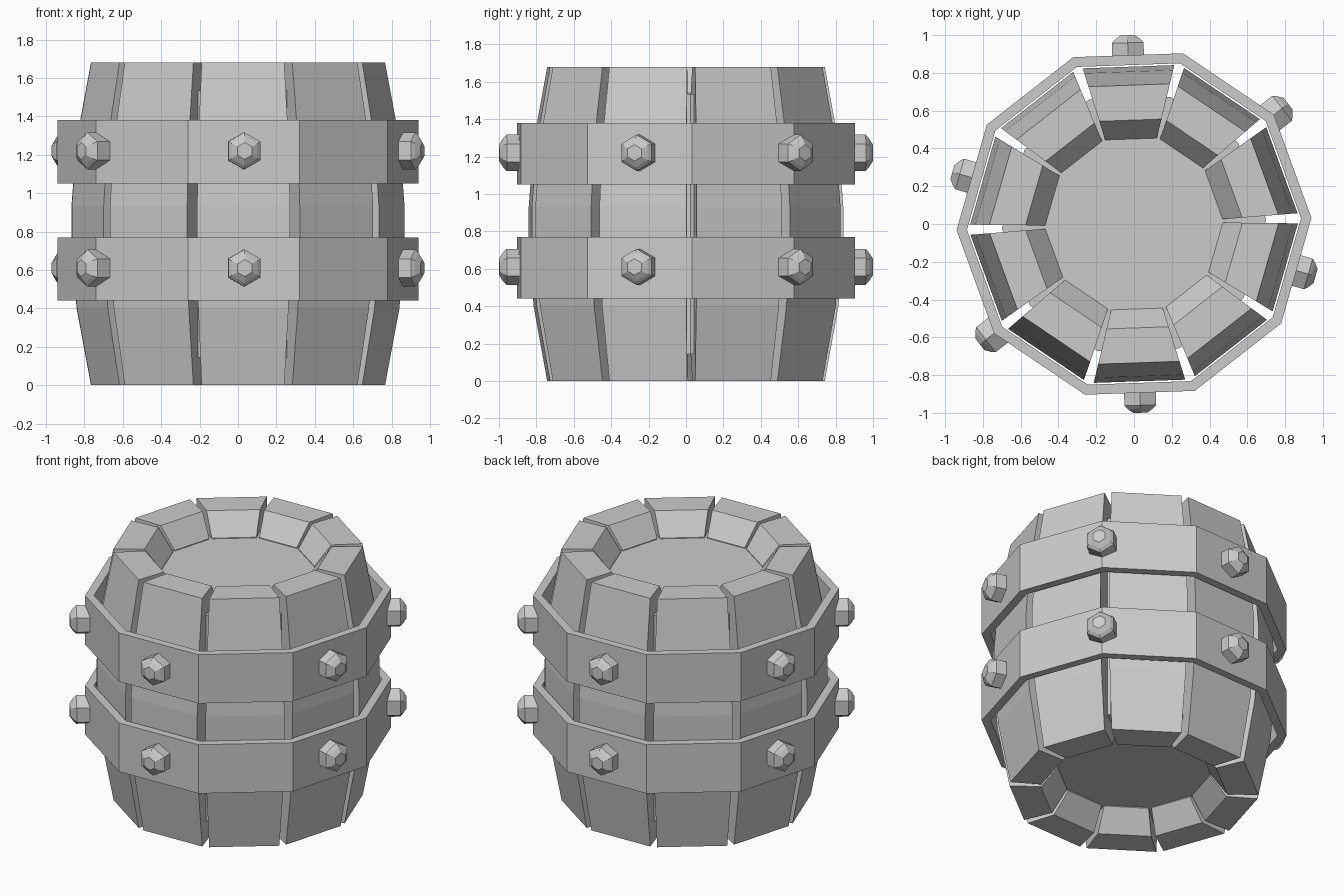
import bpy, bmesh
from math import radians, cos, sin, pi
from mathutils import Matrix, Vector

if "Cube" in bpy.data.objects:
    bpy.data.objects.remove(bpy.data.objects["Cube"])

SIDES = 10
TURN = 2.0            # angle of the first corner, degrees
H = 1.68


def finish(name, bm, matrix=None):
    bmesh.ops.recalc_face_normals(bm, faces=bm.faces)
    me = bpy.data.meshes.new(name)
    bm.to_mesh(me)
    bm.free()
    ob = bpy.data.objects.new(name, me)
    bpy.context.collection.objects.link(ob)
    if matrix:
        ob.matrix_world = matrix
    return ob


def lathe(name, profile, n, start=0.0, closed=False, matrix=None):
    """Spin (radius, height) points into an n-sided solid."""
    bm = bmesh.new()
    rings = [[bm.verts.new((r * cos(start + 2 * pi * i / n),
                            r * sin(start + 2 * pi * i / n), z))
              for i in range(n)] for r, z in profile]
    pairs = list(zip(rings, rings[1:]))
    if closed:
        pairs.append((rings[-1], rings[0]))
    for a, b in pairs:
        for i in range(n):
            j = (i + 1) % n
            bm.faces.new((a[i], a[j], b[j], b[i]))
    if not closed:
        bm.faces.new(rings[0])
        bm.faces.new(rings[-1])
    return finish(name, bm, matrix)


# Staves: wedge-shaped strips, profile mirrored about mid height
lower = [(0.45, 0.14), (0.55, 0.0), (0.735, 0.0), (0.807, 0.40), (0.833, 0.75)]
stave_profile = lower + [(r, H - z) for r, z in reversed(lower)]


def stave(name, angle):
    bm = bmesh.new()
    sides = []
    for s in (-1, 1):
        sides.append([bm.verts.new((r, s * (0.137 + (r - 0.45) * 0.275), z))
                      for r, z in stave_profile])
    a, b = sides
    n = len(a)
    bm.faces.new(a)
    bm.faces.new(b)
    for i in range(n):
        j = (i + 1) % n
        bm.faces.new((a[i], a[j], b[j], b[i]))
    finish(name, bm, Matrix.Rotation(radians(angle), 4, 'Z'))


for k in range(SIDES):
    stave(f"stave_{k + 1}", TURN + 18 + 36 * k)

# Inner drum giving the recessed lid and base
lathe("lid_and_base", [(0.70, 0.145), (0.70, H - 0.145)], SIDES, radians(TURN))

# Hoops with six hex bolts each
bolt_profile = [(0.097, -0.14), (0.097, -0.04), (0.078, -0.022), (0.044, 0.0)]
bolts = [(92, 1.0), (164, 1.0), (272, 1.0), (344, 1.0), (38, 1.035), (218, 1.035)]
for label, z0, z1 in (("lower", 0.44, 0.77), ("upper", 1.05, 1.38)):
    lathe(f"{label}_hoop", [(0.94, z0), (0.94, z1), (0.885, z1), (0.885, z0)],
          SIDES, radians(TURN), closed=True)
    zc = (z0 + z1) / 2 + 0.005
    for i, (deg, tip) in enumerate(bolts):
        m = (Matrix.Rotation(radians(deg), 4, 'Z')
             @ Matrix.Translation(Vector((tip, 0, zc)))
             @ Matrix.Rotation(pi / 2, 4, 'Y'))
        lathe(f"{label}_bolt_{i + 1}", bolt_profile, 6, 0.0, matrix=m)
